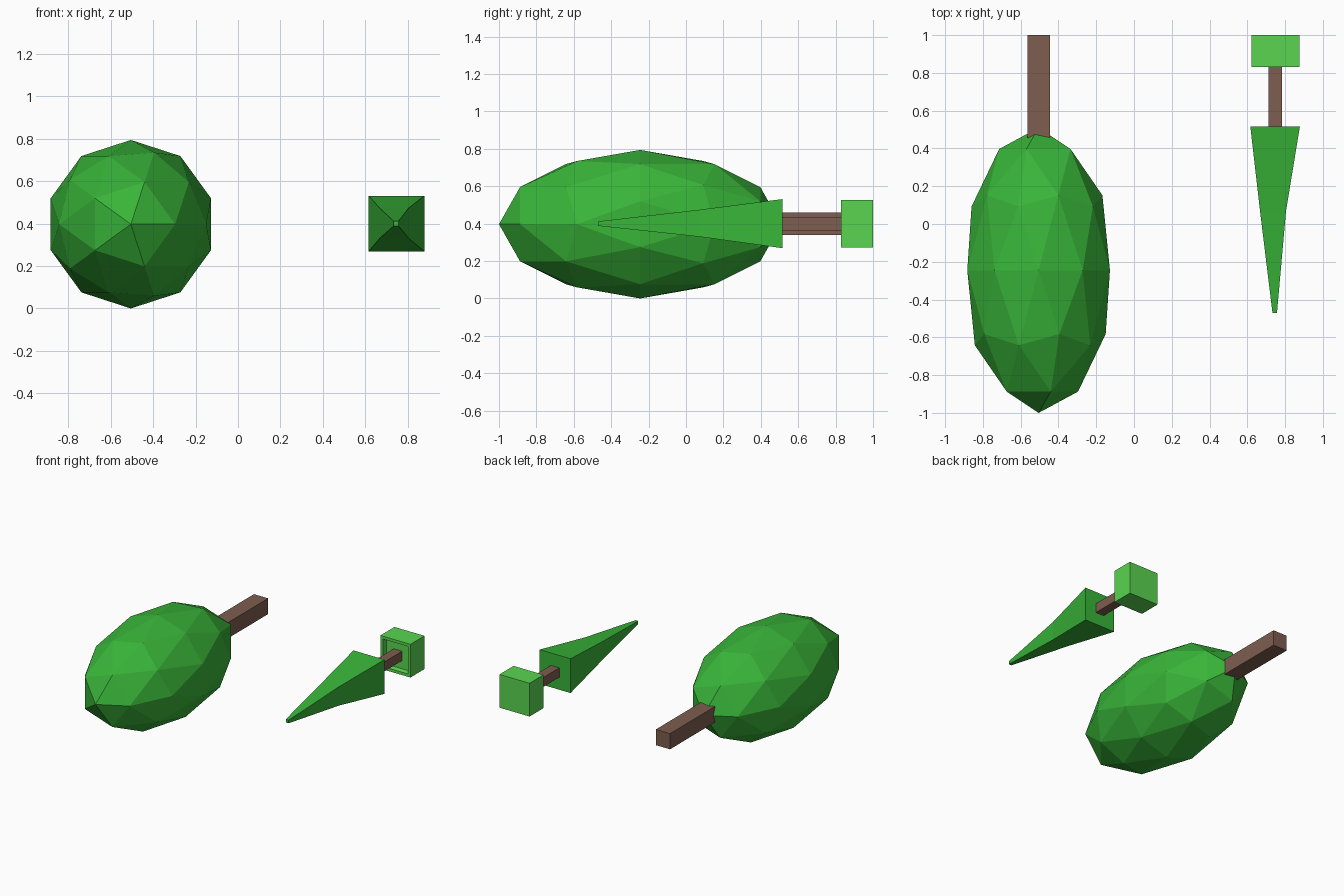
import bpy, bmesh
from mathutils import Matrix, Vector

if "Cube" in bpy.data.objects:
    bpy.data.objects.remove(bpy.data.objects["Cube"])


def material(name, rgb):
    m = bpy.data.materials.new(name)
    m.diffuse_color = (*rgb, 1)
    m.use_nodes = True
    m.node_tree.nodes["Principled BSDF"].inputs["Base Color"].default_value = m.diffuse_color
    return m


leaf = material("leaf green", (0.04, 0.46, 0.04))
light = material("light green", (0.10, 0.66, 0.08))
bark = material("bark brown", (0.21, 0.11, 0.08))


def finish(name, bm, mat):
    bmesh.ops.recalc_face_normals(bm, faces=bm.faces)
    me = bpy.data.meshes.new(name)
    bm.to_mesh(me)
    bm.free()
    me.materials.append(mat)
    ob = bpy.data.objects.new(name, me)
    bpy.context.collection.objects.link(ob)
    return ob


def loft(name, rings, mat):
    """Square sections along y; each ring is (y, x0, x1, z0, z1)."""
    bm = bmesh.new()
    loops = [[bm.verts.new(p) for p in ((x0, y, z0), (x1, y, z0), (x1, y, z1), (x0, y, z1))]
             for y, x0, x1, z0, z1 in rings]
    for a, b in zip(loops, loops[1:]):
        for i in range(4):
            j = (i + 1) % 4
            bm.faces.new((a[i], a[j], b[j], b[i]))
    bm.faces.new(loops[0])
    bm.faces.new(loops[-1])
    return finish(name, bm, mat)


def square(y, cx, cz, h):
    return (y, cx - h, cx + h, cz - h, cz + h)


# Round tree lying on its side: faceted crown, pole towards the front
bm = bmesh.new()
bmesh.ops.create_icosphere(bm, subdivisions=2, radius=1)
bmesh.ops.rotate(bm, verts=bm.verts, matrix=Matrix(((1, 0, 0), (0, 0, -1), (0, 1, 0))))
bmesh.ops.scale(bm, verts=bm.verts, vec=(0.397, 0.755, 0.397))
bmesh.ops.translate(bm, verts=bm.verts, vec=Vector((-0.505, -0.245, 0.397)))
finish("round_crown", bm, leaf)

# Trunk of the round tree
loft("round_tree_trunk", [square(0.42, -0.505, 0.40, 0.06), square(1.0, -0.505, 0.40, 0.06)], bark)

# Pointed crown with a slight bend halfway
loft("pointed_crown", [square(-0.47, 0.745, 0.40, 0.012),
                       (0.07, 0.667, 0.805, 0.33, 0.474),
                       square(0.515, 0.747, 0.40, 0.131)], leaf)

# Trunk of the potted tree
loft("potted_tree_trunk", [square(0.50, 0.747, 0.40, 0.036), square(0.88, 0.747, 0.40, 0.036)], bark)

# Pot with a rim and a recessed opening towards the crown
h = 0.127
loft("pot", [square(0.865, 0.75, 0.40, h - 0.028),
             square(0.83, 0.75, 0.40, h - 0.022),
             square(0.83, 0.75, 0.40, h),
             square(1.0, 0.75, 0.40, h)], light)
